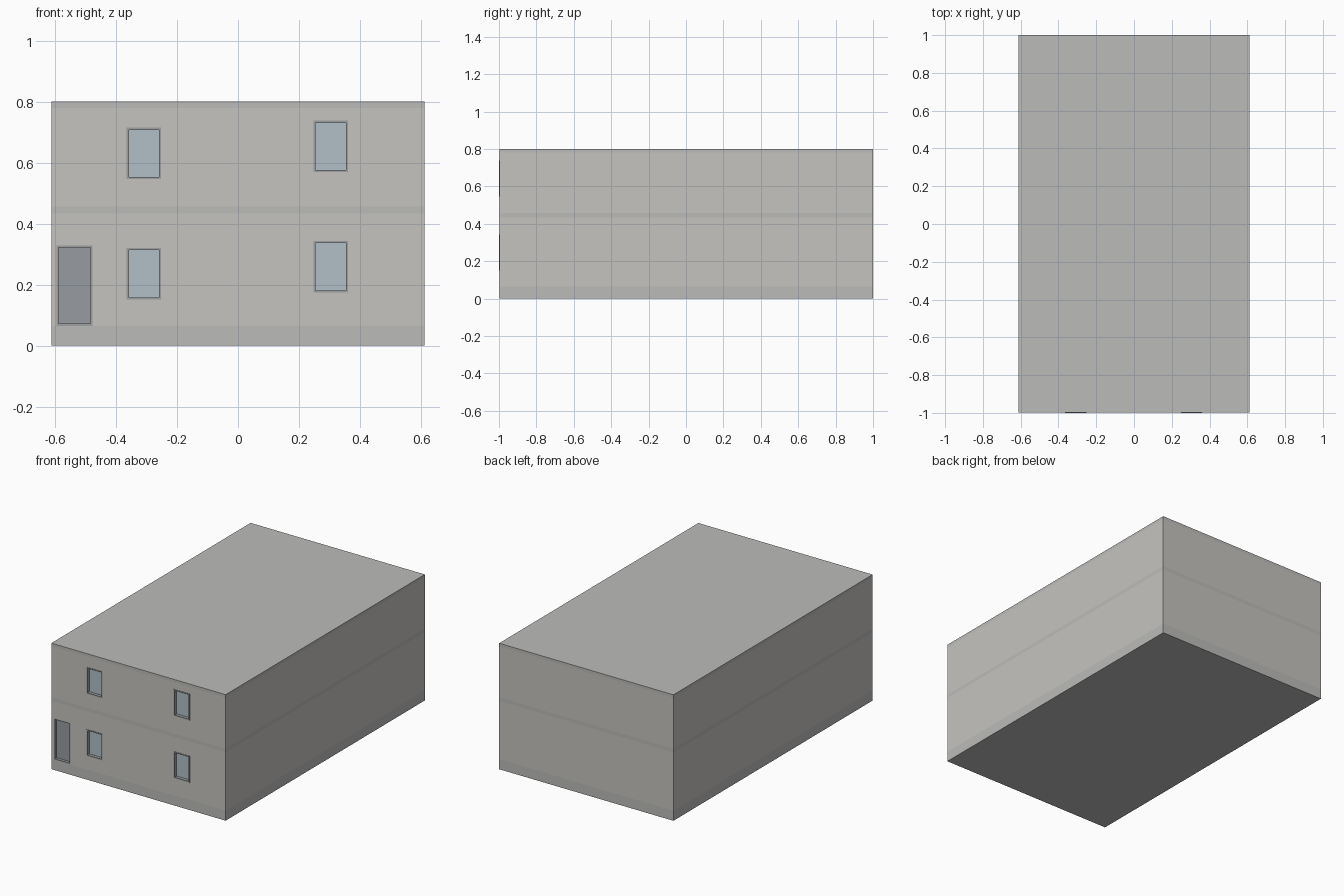
import bpy, bmesh

if "Cube" in bpy.data.objects:
    bpy.data.objects.remove(bpy.data.objects["Cube"])

HALF_X, FRONT, BACK = 0.612, -0.998, 1.0
RECESS = 0.022


def material(name, rgb):
    m = bpy.data.materials.new(name)
    m.diffuse_color = (*rgb, 1)
    m.use_nodes = True
    m.node_tree.nodes["Principled BSDF"].inputs["Base Color"].default_value = m.diffuse_color
    return m


WALL = material("wall_grey", (0.56, 0.55, 0.52))
TRIM = material("trim_grey", (0.50, 0.50, 0.49))
FRAME = material("frame_grey", (0.34, 0.35, 0.36))
GLASS = material("pane_blue", (0.44, 0.52, 0.57))
DOOR = material("door_grey", (0.31, 0.33, 0.35))


def make_object(name, bm, mats):
    bmesh.ops.recalc_face_normals(bm, faces=bm.faces)
    me = bpy.data.meshes.new(name)
    bm.to_mesh(me)
    bm.free()
    for m in mats:
        me.materials.append(m)
    ob = bpy.data.objects.new(name, me)
    bpy.context.collection.objects.link(ob)
    return ob


def add_box(bm, x0, x1, y0, y1, z0, z1):
    vs = bmesh.ops.create_cube(bm, size=1)["verts"]
    for v in vs:
        v.co = (x1 if v.co.x > 0 else x0, y1 if v.co.y > 0 else y0, z1 if v.co.z > 0 else z0)


# Building shell: stacked rings give the plinth, storey band and cornice
levels = [0, 0.064, 0.434, 0.457, 0.78, 0.8]
bm = bmesh.new()
rings = [[bm.verts.new((x, y, z)) for x, y in
          ((-HALF_X, FRONT), (HALF_X, FRONT), (HALF_X, BACK), (-HALF_X, BACK))] for z in levels]
for k in range(len(levels) - 1):
    for i in range(4):
        j = (i + 1) % 4
        f = bm.faces.new((rings[k][i], rings[k][j], rings[k + 1][j], rings[k + 1][i]))
        f.material_index = 1 - k % 2
bm.faces.new(rings[0][::-1]).material_index = 1
bm.faces.new(rings[-1]).material_index = 1
shell = make_object("building_shell", bm, [WALL, TRIM])

# Openings: name, x0, x1, z0, z1, frame front, panel material
openings = [("door", -0.595, -0.477, 0.065, 0.329, FRONT, DOOR)]
for side, x0, rise in (("left", -0.365, 0), ("right", 0.248, 0.023)):
    for floor, z0 in (("lower", 0.151), ("upper", 0.546)):
        openings.append((f"{floor}_{side}_window", x0, x0 + 0.113,
                         z0 + rise, z0 + rise + 0.169, -1.0, GLASS))

# Recesses cut into the front wall
bm = bmesh.new()
for _, x0, x1, z0, z1, _, _ in openings:
    add_box(bm, x0, x1, FRONT - 0.1, FRONT + RECESS, z0, z1)
cutter = make_object("opening_cutter", bm, [TRIM])
cutter.hide_render = True
cutter.hide_set(True)
mod = shell.modifiers.new("openings", "BOOLEAN")
mod.object = cutter
mod.solver = "EXACT"

# Frames and panels set in the recesses
T = 0.007
for name, x0, x1, z0, z1, front, mat in openings:
    back = FRONT + RECESS
    bm = bmesh.new()
    add_box(bm, x0, x0 + T, front, back, z0, z1)
    add_box(bm, x1 - T, x1, front, back, z0, z1)
    add_box(bm, x0 + T, x1 - T, front, back, z0, z0 + T)
    add_box(bm, x0 + T, x1 - T, front, back, z1 - T, z1)
    make_object(name + "_frame", bm, [FRAME])
    bm = bmesh.new()
    add_box(bm, x0 + T, x1 - T, back - 0.004, back, z0 + T, z1 - T)
    make_object(name + "_panel", bm, [mat])
